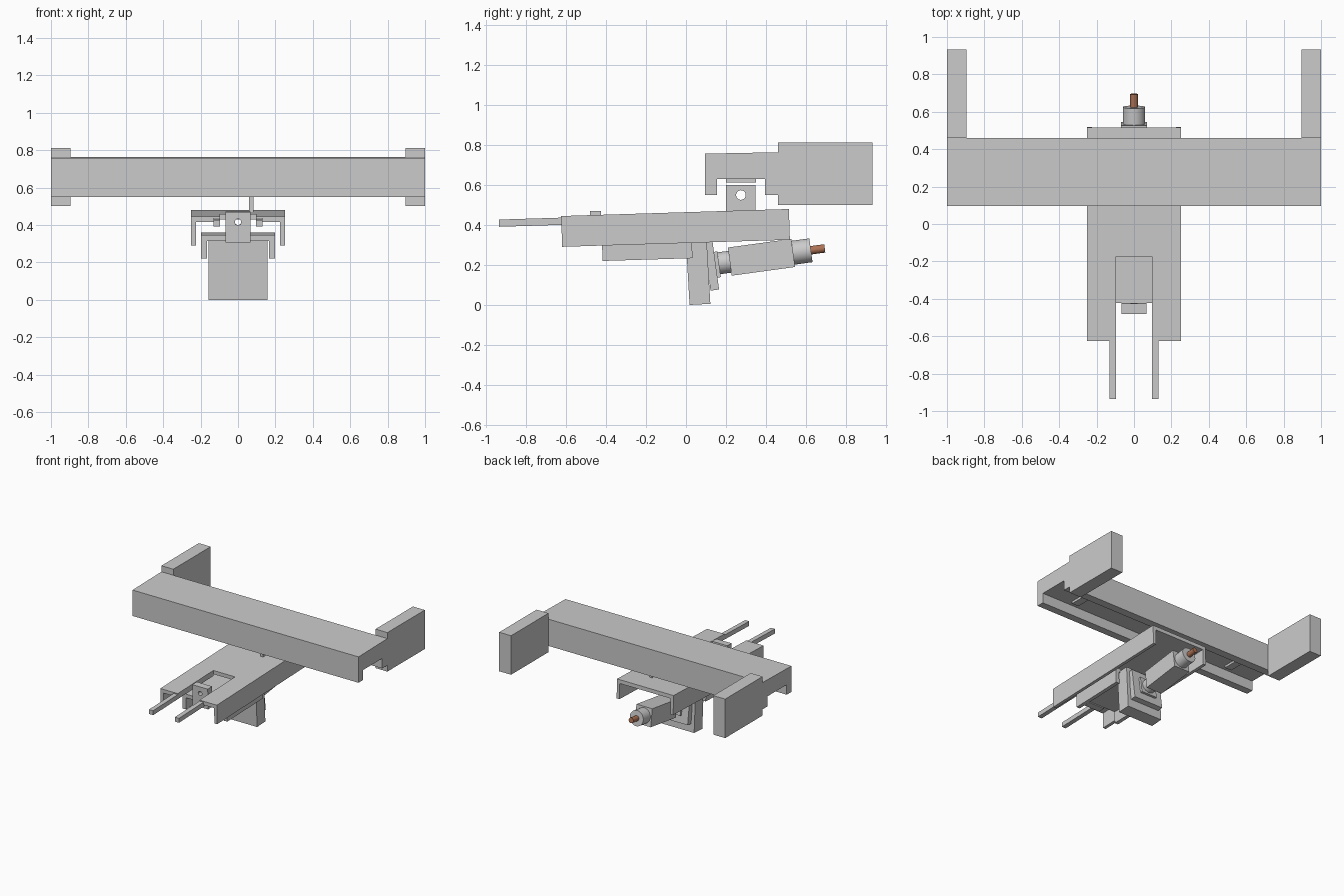
import bpy
from math import radians, pi
from mathutils import Matrix, Vector

if "Cube" in bpy.data.objects:
    bpy.data.objects.remove(bpy.data.objects["Cube"])


def tilt_matrix(deg, pivot):
    p = Matrix.Translation(Vector(pivot))
    return p @ Matrix.Rotation(radians(deg), 4, 'X') @ p.inverted()


FLAT = Matrix.Identity(4)
DECK = tilt_matrix(1.77, (0, 0, 0.31))
FOOT = tilt_matrix(3.3, (0, 0.02, 0))
ARM = tilt_matrix(7.8, (0, 0.14, 0.205))


def extrude(name, profile, axis, lo, hi, m=FLAT):
    """Prism: axis x takes (y,z) points, y takes (x,z), z takes (x,y)."""
    def point(p, t):
        v = {'x': (t, p[0], p[1]), 'y': (p[0], t, p[1]), 'z': (p[0], p[1], t)}[axis]
        return m @ Vector(v)
    n = len(profile)
    verts = [point(p, lo) for p in profile] + [point(p, hi) for p in profile]
    faces = [tuple(range(n)), tuple(range(2 * n - 1, n - 1, -1))]
    faces += [(i, i + n, (i + 1) % n + n, (i + 1) % n) for i in range(n)]
    me = bpy.data.meshes.new(name)
    me.from_pydata(verts, [], faces)
    ob = bpy.data.objects.new(name, me)
    bpy.context.collection.objects.link(ob)
    bpy.context.view_layer.objects.active = ob
    bpy.ops.object.select_all(action='DESELECT')
    ob.select_set(True)
    bpy.ops.object.mode_set(mode='EDIT')
    bpy.ops.mesh.select_all(action='SELECT')
    bpy.ops.mesh.normals_make_consistent(inside=False)
    bpy.ops.object.mode_set(mode='OBJECT')
    return ob


def box(name, x, y, z, m=FLAT):
    rect = [(x[0], y[0]), (x[1], y[0]), (x[1], y[1]), (x[0], y[1])]
    return extrude(name, rect, 'z', z[0], z[1], m)


def cylinder(name, center, r, length, rot, m=FLAT):
    bpy.ops.mesh.primitive_cylinder_add(vertices=32, radius=r, depth=length)
    ob = bpy.context.object
    ob.name = name
    ob.matrix_world = m @ Matrix.Translation(Vector(center)) @ rot
    bpy.ops.object.shade_smooth_by_angle()
    return ob


ALONG_X = Matrix.Rotation(pi / 2, 4, 'Y')
ALONG_Y = Matrix.Rotation(pi / 2, 4, 'X')


def drill(ob, cutter):
    mod = ob.modifiers.new("hole", 'BOOLEAN')
    mod.object = cutter
    mod.operation = 'DIFFERENCE'
    bpy.context.view_layer.objects.active = ob
    bpy.ops.object.modifier_apply(modifier=mod.name)
    bpy.data.objects.remove(cutter)


def channel(w, t, top, deck, bottom):
    return [(-w, top), (w, top), (w, bottom), (w - t, bottom),
            (w - t, deck), (t - w, deck), (t - w, bottom), (-w, bottom)]


# Wide crossbeam: channel open at the bottom
extrude("crossbeam", [(0.095, 0.55), (0.155, 0.55), (0.155, 0.63), (0.395, 0.63),
                      (0.395, 0.55), (0.46, 0.55), (0.46, 0.764), (0.095, 0.757)],
        'x', -1, 1)

for s, side in ((-1, "left"), (1, "right")):
    xs = lambda a, b: sorted((s * a, s * b))
    # Rear end plates and pads under the beam
    box(side + "_end_plate", xs(0.895, 1), (0.46, 0.933), (0.50, 0.812))
    box(side + "_beam_pad", xs(0.70, 0.76), (0.20, 0.35), (0.612, 0.632))
    # Fork prongs and deck sides beside the front slot
    box(side + "_prong", xs(0.096, 0.132), (-0.932, -0.17), (0.42, 0.456), DECK)
    extrude(side + "_deck_front",
            [(s * 0.096, 0.464), (s * 0.25, 0.464), (s * 0.25, 0.31),
             (s * 0.225, 0.31), (s * 0.225, 0.434), (s * 0.096, 0.434)],
            'y', -0.62, -0.17, DECK)

# Tilted deck channel behind the slot
extrude("deck_rear", channel(0.25, 0.025, 0.464, 0.434, 0.31), 'y', -0.17, 0.52, DECK)

# Smaller channel slung under the deck
extrude("lower_channel", channel(0.197, 0.03, 0.358, 0.328, 0.233), 'y', -0.42, 0.03, DECK)

# Drilled front bracket standing in the slot
bracket = box("front_bracket", (-0.068, 0.068), (-0.475, -0.42), (0.32, 0.484), DECK)
drill(bracket, cylinder("hole_cutter", (0, -0.45, 0.43), 0.017, 0.3, ALONG_Y, DECK))

# Drilled lug between deck and beam
lug = box("beam_lug", (0.058, 0.082), (0.20, 0.347), (0.455, 0.60))
drill(lug, cylinder("hole_cutter", (0.07, 0.275, 0.55), 0.024, 0.3, ALONG_X))

# Upright foot and the plate behind it
box("foot", (-0.157, 0.157), (0.018, 0.122), (0, 0.34), FOOT)
box("foot_plate", (-0.13, 0.13), (0.105, 0.148), (0.075, 0.32), ARM)

# Rear arm: collar, square tube, end cylinder and tip
cylinder("arm_collar", (0, 0.18, 0.205), 0.055, 0.09, ALONG_Y, ARM)
box("arm_base", (-0.07, 0.07), (0.145, 0.165), (0.135, 0.265), ARM)
box("arm_tube", (-0.07, 0.07), (0.22, 0.54), (0.135, 0.277), ARM)
cylinder("arm_end", (0, 0.58, 0.207), 0.06, 0.10, ALONG_Y, ARM)
tip = cylinder("arm_tip", (0, 0.65, 0.207), 0.021, 0.10, ALONG_Y, ARM)

# Rusty tip colour
rust = bpy.data.materials.new("rust")
rust.diffuse_color = (0.42, 0.17, 0.09, 1)
rust.use_nodes = True
rust.node_tree.nodes["Principled BSDF"].inputs["Base Color"].default_value = rust.diffuse_color
tip.data.materials.append(rust)
